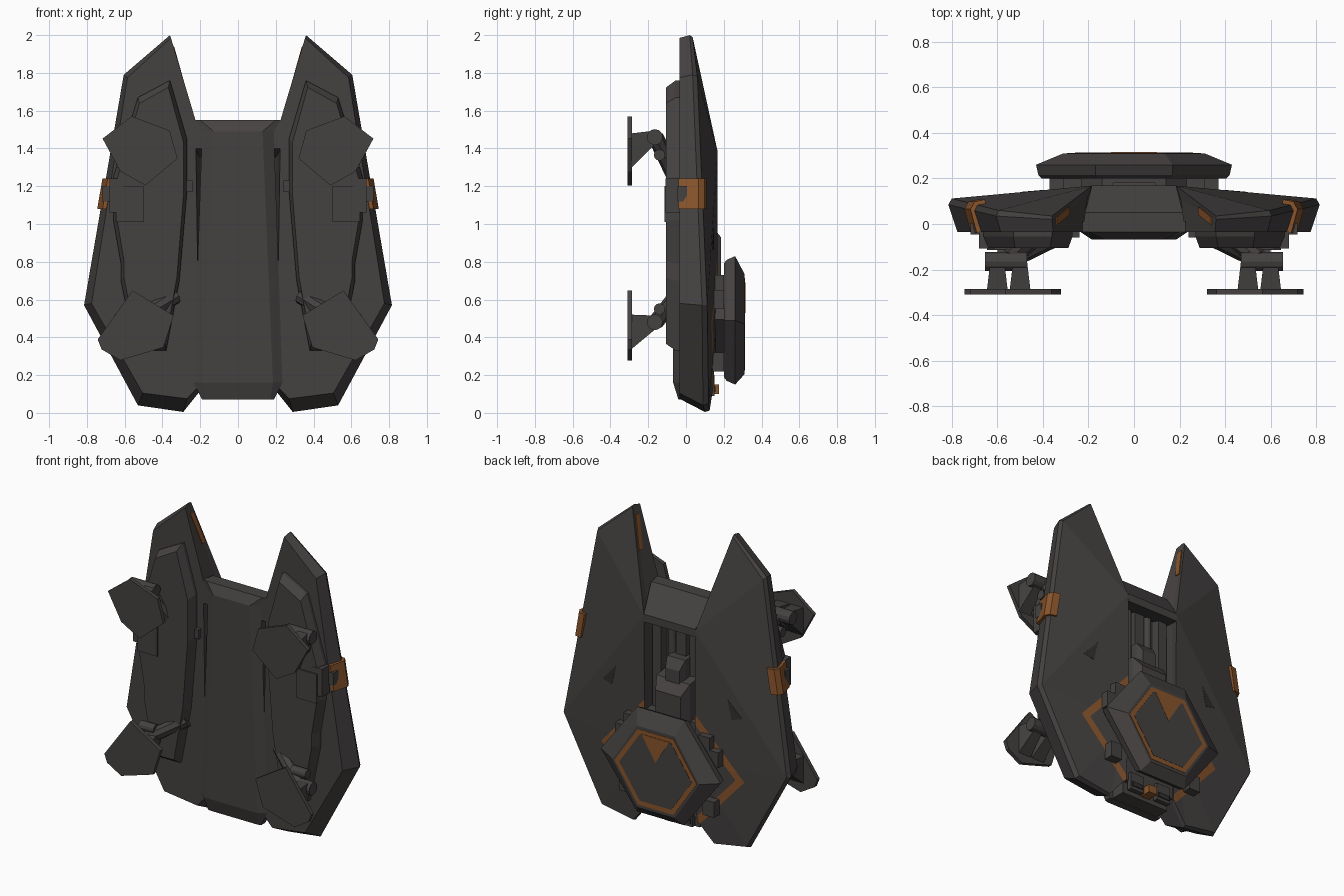
import bpy, bmesh
from mathutils import Vector

cube = bpy.data.objects.get("Cube")
if cube:
    bpy.data.objects.remove(cube)


def make_material(name, rgb):
    mat = bpy.data.materials.new(name)
    mat.use_nodes = True
    color = (*rgb, 1)
    mat.diffuse_color = color
    mat.node_tree.nodes["Principled BSDF"].inputs["Base Color"].default_value = color
    return mat


GREY = make_material("dark hull grey", (.06, .054, .053))
SHADE = make_material("recess grey", (.03, .027, .027))
ORANGE = make_material("burnt orange", (.25, .09, .025))
SIDES = (("left", 1), ("right", -1))


def finish(bm, name, mats):
    bmesh.ops.recalc_face_normals(bm, faces=bm.faces[:])
    mesh = bpy.data.meshes.new(name)
    bm.to_mesh(mesh)
    bm.free()
    for mat in mats:
        mesh.materials.append(mat)
    obj = bpy.data.objects.new(name, mesh)
    bpy.context.scene.collection.objects.link(obj)
    return obj


def loft_mesh(rings, side=1, end_faces=None):
    """Bridge equal rings of points; the last ring may be capped by given faces."""
    bm = bmesh.new()
    rows = [[bm.verts.new((x * side, y, z)) for x, y, z in ring] for ring in rings]
    count = len(rows[0])
    for low, high in zip(rows, rows[1:]):
        for i in range(count):
            j = (i + 1) % count
            bm.faces.new((low[i], low[j], high[j], high[i]))
    bm.faces.new(rows[0])
    for face in end_faces or [range(count)]:
        bm.faces.new([rows[-1][i] for i in face])
    return bm


def loft(name, rings, mat=GREY, side=1):
    return finish(loft_mesh(rings, side), name, [mat])


def box(name, xs, ys, zs, mat=GREY, side=1):
    rings = [[(xs[0], y, zs[0]), (xs[1], y, zs[0]), (xs[1], y, zs[1]), (xs[0], y, zs[1])] for y in ys]
    return loft(name, rings, mat, side)


def plate(name, outline, front, back, mat=GREY, side=1):
    return loft(name, [[(x, y, z) for x, z in outline] for y in (front, back)], mat, side)


def rod(name, start, end, radius, side=1, segments=12):
    a, b = (Vector((p[0] * side, p[1], p[2])) for p in (start, end))
    bm = bmesh.new()
    bmesh.ops.create_cone(bm, cap_ends=True, segments=segments, radius1=radius,
                          radius2=radius, depth=(b - a).length)
    bmesh.ops.rotate(bm, verts=bm.verts[:], matrix=(b - a).to_track_quat("Z", "Y").to_matrix())
    bmesh.ops.translate(bm, verts=bm.verts[:], vec=(a + b) / 2)
    return finish(bm, name, [GREY])


# Side hulls: front face, widest edge, back edge
hull_front = [(.355, 1.985), (.585, 1.775), (.775, .58), (.505, .105), (.27, .075), (.2, .15), (.21, .5), (.225, 1.55)]
hull_edge = [(.36, .02, 2), (.605, .035, 1.79), (.815, .085, .57), (.53, .09, .04),
             (.29, .1, .005), (.19, .12, .13), (.19, .12, .5), (.205, .11, 1.43)]
hull_back = [(.36, .035, 1.99), (.595, .06, 1.78), (.8, .112, .57), (.52, .12, .05),
             (.29, .125, .012), (.18, .145, .14), (.18, .165, .5), (.185, .168, 1.38)]
BACK_FACES = [(7, 0, 1), (7, 1, 2), (7, 2, 6), (6, 2, 3), (6, 3, 4), (6, 4, 5)]
BAND_Z = .47
for label, side in SIDES:
    bm = loft_mesh([[(x, -.035, z) for x, z in hull_front], hull_edge, hull_back], side, BACK_FACES)
    bmesh.ops.recalc_face_normals(bm, faces=bm.faces[:])
    # Painted band around the turret, cut into the back faces
    cuts = [((0, 0, BAND_Z), (0, 0, 1))]
    for slope in (.67, -.67):
        for reach in (.335, .38):
            cuts.append(((side * reach / .74, 0, BAND_Z), (side * .74, 0, slope)))
    for point, normal in cuts:
        rear = [f for f in bm.faces if f.normal.y > .5]
        geom = rear + list({e for f in rear for e in f.edges}) + list({v for f in rear for v in f.verts})
        bmesh.ops.bisect_plane(bm, geom=geom, plane_co=point, plane_no=normal)
        bm.normal_update()
    for face in bm.faces:
        c = face.calc_center_median()
        reach = .74 * abs(c.x) + .67 * abs(c.z - BAND_Z)
        face.material_index = int(face.normal.y > .5 and .335 < reach < .38)
    finish(bm, label + "_hull", [GREY, ORANGE])

# Front sponsons, edge clamps and small hull fittings
sponson = [(.36, 1.76), (.53, 1.67), (.66, 1.25), (.66, 1.02), (.62, .79), (.62, .7),
           (.545, .33), (.38, .33), (.31, .7), (.27, 1.17), (.27, 1.45)]
for label, side in SIDES:
    inner = [(.45 + (x - .45) * .9, -.105, 1.03 + (z - 1.03) * .95) for x, z in sponson]
    loft(label + "_sponson", [[(x, -.03, z) for x, z in sponson],
                              [(x, -.055, z) for x, z in sponson], inner], GREY, side)
    box(label + "_sponson_hatch", (.5, .645), (-.115, -.04), (1.01, 1.2), GREY, side)
    box(label + "_sponson_latch", (.61, .68), (-.108, -.03), (1.06, 1.24), GREY, side)
    section = [(.655, .108), (.7, .098), (.718, .065), (.69, -.04), (.67, -.04), (.64, .05)]
    loft(label + "_edge_clamp", [[(x + shift, y, z) for x, y in section]
                                 for shift, z in ((0, 1.24), (.027, 1.08))], ORANGE, side)
    box(label + "_clamp_notch", (.66, .717), (-.045, .005), (1.12, 1.2), GREY, side)
    vent = [(.4, .99), (.43, .86), (.5, .88)]
    loft(label + "_back_vent", [[(x, y - (x - .45) * .087, z) for x, z in vent]
                                for y in (.138, .145)], SHADE, side)
    loft(label + "_tip_stripe", [[(x - gap, y, z) for x, y, z in
                                  ((.344, -.005, 1.94), (.344, .03, 1.94), (.288, .075, 1.74), (.288, .04, 1.74))]
                                 for gap in (0, .006)], ORANGE, side)
    box(label + "_inner_bump", (.24, .275), (-.06, -.03), (1.17, 1.23), GREY, side)


# Central body: bevelled front shell
def body_ring(z, flat, wide, front):
    return [(-wide, .01, z), (-wide, -.035, z), (-flat, front, z), (flat, front, z), (wide, -.035, z), (wide, .01, z)]


loft("body_shell", [body_ring(.07, .17, .19, -.04), body_ring(.16, .185, .235, -.068),
                    body_ring(1.49, .13, .19, -.068), body_ring(1.55, .2, .225, -.036)])


def head_ring(y, half, low, high):
    return [(-half, y, low), (half, y, low), (half, y, high), (-half, y, high)]


loft("body_head", [head_ring(-.035, .225, 1.4, 1.55), head_ring(.05, .215, 1.37, 1.55),
                   head_ring(.168, .185, 1.34, 1.39)])
box("body_core", (-.2, .2), (0, .13), (.15, .76))
box("tail_block", (-.17, .17), (-.03, .1), (.075, .16))
box("tail_marker", (-.03, .03), (.1, .175), (.1, .15), ORANGE)
for label, side in SIDES:
    box(label + "_tail_vent", (.05, .15), (.12, .15), (.09, .2), GREY, side)
    box(label + "_tail_slot", (.06, .14), (.14, .156), (.11, .14), SHADE, side)

# Channel machinery behind the body
for label, side in SIDES:
    rod(label + "_channel_pipe", (.075, .03, .76), (.075, .03, 1.38), .025, side)
    box(label + "_channel_rail", (.13, .19), (0, .07), (.76, 1.38), GREY, side)
box("channel_rib", (-.035, .035), (0, .05), (1.05, 1.38))


def arm_ring(half, low, high, y):
    return head_ring(y, half, low, high)


loft("arm_upper", [arm_ring(.065, .95, 1.13, 0), arm_ring(.065, .95, 1.13, .1), arm_ring(.05, .95, 1.07, .14)])
loft("arm_lower", [arm_ring(.12, .7, 1.02, 0), arm_ring(.12, .7, 1.0, .13), arm_ring(.09, .7, .93, .185)])


# Hexagonal turret on its neck
def hexagon(y, reach, half, top, low):
    mid = (top + low) / 2
    return [(-half, y, top), (half, y, top), (reach, y, mid), (half, y, low), (-half, y, low), (-reach, y, mid)]


loft("turret_neck", [hexagon(.12, .33, .14, .68, .31), hexagon(.215, .33, .14, .68, .31)])
loft("turret", [hexagon(.2, .405, .16, .79, .19), hexagon(.215, .42, .17, .81, .17),
                hexagon(.26, .43, .17, .83, .15), hexagon(.31, .31, .135, .735, .205)])
loft("turret_ring", [hexagon(y, .295, .128, .715, .225) for y in (.309, .312)], ORANGE)
loft("turret_panel", [hexagon(y, .26, .113, .685, .255) for y in (.311, .3135)])
plate("turret_pointer", [(-.1, .69), (.1, .69), (0, .53)], .312, .315, ORANGE)
for label, side in SIDES:
    for tier, (x, z) in enumerate([(.27, .68), (.33, .6), (.3, .27)]):
        box(f"{label}_turret_bracket_{tier}", (x - .04, x + .04), (.13, .2), (z - .05, z + .05), GREY, side)

# Landing legs: foot pad, tapered pillar, knuckle and strut
upper_pad = [(.717, 1.452), (.563, 1.57), (.362, 1.495), (.32, 1.347), (.49, 1.204), (.622, 1.278)]
lower_pad = [(.743, .389), (.558, .648), (.341, .516), (.394, .347), (.622, .278), (.722, .336)]
LEGS = (("upper", upper_pad, 1.39, 1.46, (.45, -.07, 1.27)),
        ("lower", lower_pad, .43, .48, (.33, -.05, .62)))
for label, side in SIDES:
    for level, pad, foot_z, knee_z, root in LEGS:
        name = f"{label}_{level}_"
        plate(name + "foot_pad", pad, -.31, -.285, GREY, side)
        for x in (.5, .6):
            loft(name + "pillar", [[(x - w, y, z - d), (x + w, y, z - d), (x + w, y, z + d), (x - w, y, z + d)]
                                   for w, d, y, z in ((.045, .09, -.286, foot_z), (.03, .035, -.16, knee_z))],
                 GREY, side)
        rod(name + "knuckle", (.47, -.165, knee_z), (.655, -.165, knee_z), .042, side)
        rod(name + "strut", (.555, -.16, knee_z), root, .042, side, 8)
        rod(name + "strut_joint", (.49, -.14, (knee_z + root[2]) / 2), (.6, -.14, (knee_z + root[2]) / 2), .03, side)
